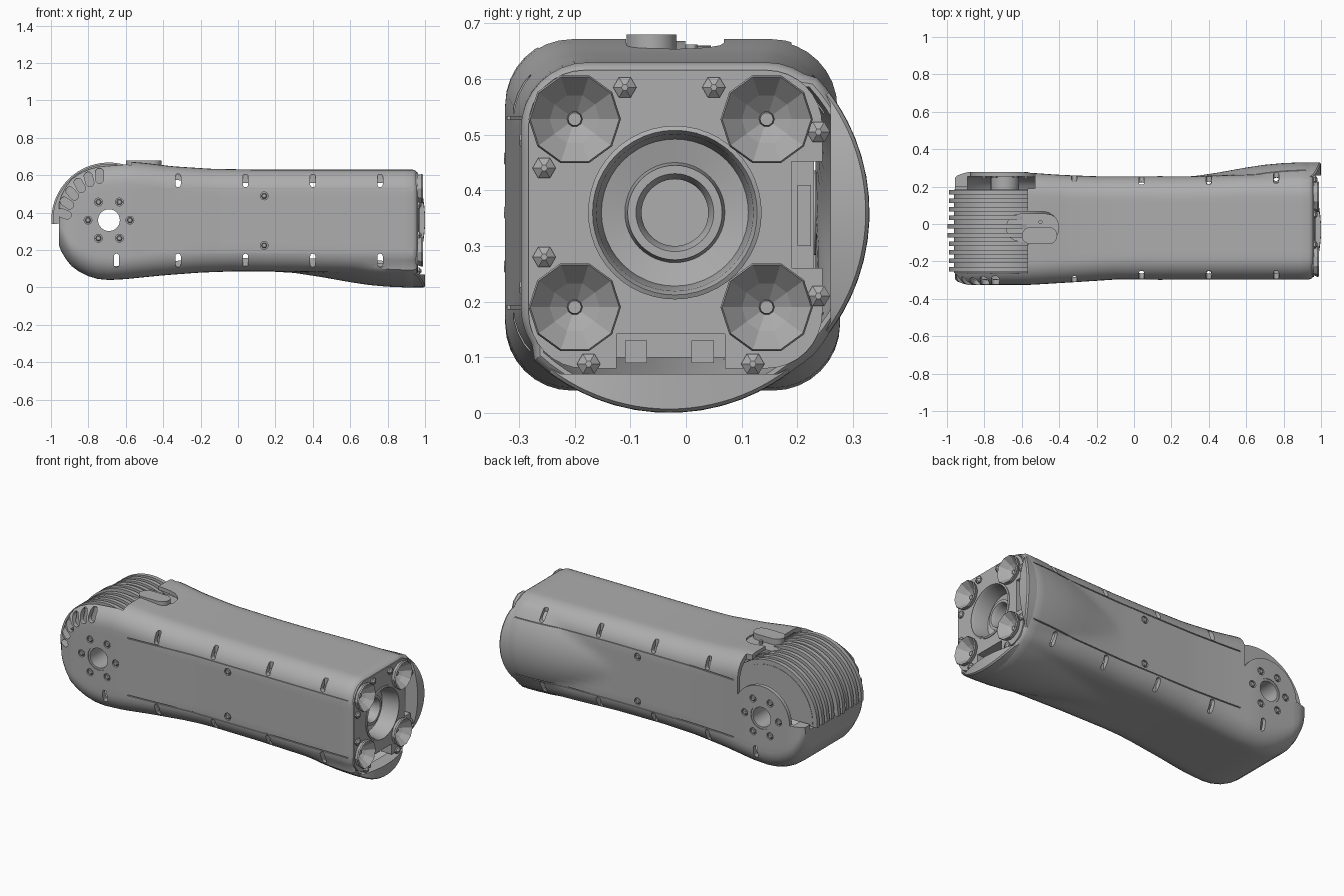
import bpy, bmesh
from math import sin, cos, pi, sqrt, radians, hypot

cube = bpy.data.objects.get("Cube")
if cube:
    bpy.data.objects.remove(cube, do_unlink=True)

grey = bpy.data.materials.new("satin grey")
grey.use_nodes = True
tint = (0.42, 0.42, 0.42, 1)
grey.diffuse_color = tint
grey.node_tree.nodes["Principled BSDF"].inputs["Base Color"].default_value = tint

JX, JZ = -0.69, 0.36      # joint axis
CY = -0.02                # tube axis
JOINT_FRONT, JOINT_BACK = -0.325, 0.277


# ---- mesh helpers ----
def loft(bm, rings, loop=False):
    rows = [[bm.verts.new(p) for p in r] for r in rings]
    n = len(rows[0])
    pairs = list(zip(rows, rows[1:])) + ([(rows[-1], rows[0])] if loop else [])
    for a, b in pairs:
        for i in range(n):
            j = (i + 1) % n
            bm.faces.new((a[i], a[j], b[j], b[i]))
    if not loop:
        bm.faces.new(rows[0])
        bm.faces.new(rows[-1])


def place(p, axis, d):
    u, v = p
    return {"x": (d, u, v), "y": (u, d, v), "z": (u, v, d)}[axis]


def prism(bm, pts, axis, a, b):
    loft(bm, [[place(p, axis, d) for p in pts] for d in (a, b)])


def lathe(bm, c, axis, profile, n=48, loop=False):
    loft(bm, [[place(p, axis, d) for p in circle(c, r, n)] for r, d in profile], loop)


def circle(c, r, n=32):
    return [(c[0] + r * cos(2 * pi * i / n), c[1] + r * sin(2 * pi * i / n)) for i in range(n)]


def arc(c, r, a, b, n=40):
    ts = [radians(a + (b - a) * i / n) for i in range(n + 1)]
    return [(c[0] + r * cos(t), c[1] + r * sin(t)) for t in ts]


def rect(u0, u1, v0, v1):
    return [(u0, v0), (u1, v0), (u1, v1), (u0, v1)]


def capsule(c, half, r, deg):
    dx, dy = half * cos(radians(deg)), half * sin(radians(deg))
    return (arc((c[0] + dx, c[1] + dy), r, deg - 90, deg + 90, 8)
            + arc((c[0] - dx, c[1] - dy), r, deg + 90, deg + 270, 8))


def rounded(y0, y1, z0, z1, r, steps=10):
    r = min(r, (z1 - z0) / 2.1)
    corners = [arc(c, r, a, a + 90, 8) for c, a in (((y1 - r, z1 - r), 0), ((y0 + r, z1 - r), 90),
                                                    ((y0 + r, z0 + r), 180), ((y1 - r, z0 + r), 270))]
    out = []
    for here, after in zip(corners, corners[1:] + corners[:1]):
        p, q = here[-1], after[0]
        out += here + [(p[0] + (q[0] - p[0]) * i / steps, p[1] + (q[1] - p[1]) * i / steps) for i in range(1, steps)]
    return out


def finish(name, bm, smooth=True):
    bmesh.ops.recalc_face_normals(bm, faces=bm.faces)
    me = bpy.data.meshes.new(name)
    bm.to_mesh(me)
    bm.free()
    me.materials.append(grey)
    ob = bpy.data.objects.new(name, me)
    bpy.context.scene.collection.objects.link(ob)
    if smooth:
        soften(ob)
    return ob


def soften(ob):
    bpy.ops.object.select_all(action="DESELECT")
    ob.select_set(True)
    bpy.context.view_layer.objects.active = ob
    bpy.ops.object.shade_smooth_by_angle(angle=radians(30))


def carve(ob, cutters):
    for c in cutters:
        c.hide_render = True
        m = ob.modifiers.new("cut", "BOOLEAN")
        m.operation, m.solver, m.object = "DIFFERENCE", "EXACT", c
    graph = bpy.context.evaluated_depsgraph_get()
    me = bpy.data.meshes.new_from_object(ob.evaluated_get(graph))
    ob.modifiers.clear()
    ob.data = me
    for c in cutters:
        bpy.data.objects.remove(c, do_unlink=True)
    soften(ob)


def lerp(table, x):
    if x <= table[0][0]:
        return table[0][1]
    for (a, u), (b, v) in zip(table, table[1:]):
        if x <= b:
            return u + (v - u) * (x - a) / (b - a)
    return table[-1][1]


# ---- shell outline along its length ----
TOP = [(JX, 0.667), (-0.6, 0.674), (-0.5, 0.666), (-0.35, 0.648), (-0.15, 0.635), (0.1, 0.63)]
LOW = [(JX, 0.04), (-0.6, 0.045), (-0.4, 0.065), (-0.2, 0.08), (0, 0.087), (0.3, 0.085), (0.9, 0.07)]
FRONT = [(-0.55, JOINT_FRONT), (-0.3, -0.31), (-0.1, -0.297)]
BACK = [(-0.6, JOINT_BACK), (-0.4, 0.263), (-0.2, 0.255), (0.3, 0.255), (0.6, 0.265)]
FLARE = [(0.1, 0.27), (0.3, 0.282), (0.45, 0.305), (0.6, 0.332), (0.7, 0.347), (0.8, 0.356), (0.9, 0.36)]
HUB = (-0.03, JZ)


def shell_ring(x, inset=0):
    z0, z1 = lerp(LOW, x), lerp(TOP, x)
    if x < JX:
        drop = 1 - sqrt(1 - ((x - JX) / 0.312) ** 2)
        z0, z1 = z0 + drop * (JZ - z0), z1 - drop * (z1 - JZ)
    y0, y1 = lerp(FRONT, x) + inset, lerp(BACK, x) - inset
    z0, z1, flare = z0 + inset, z1 - inset, lerp(FLARE, x) - inset
    ring = []
    for y, z in rounded(y0, y1, z0, z1, 0.12):
        dy, dz = y - HUB[0], z - HUB[1]
        d = hypot(dy, dz)
        # round flare on the back and the underside only
        if x > 0.1 and d < flare and (dy > abs(dz) or -dz > abs(dy)):
            y, z = HUB[0] + dy * flare / d, HUB[1] + dz * flare / d
        ring.append((x, y, z))
    return ring


def side(x, z, back):
    if not back:
        return lerp(FRONT, x)
    flat = lerp(BACK, x)
    if x <= 0.1:
        return flat
    return max(flat, HUB[0] + sqrt(max(0, lerp(FLARE, x) ** 2 - (z - JZ) ** 2)))


# outer skin to the open end, then back along the inner skin
bm = bmesh.new()
skin = [(-0.957, 0.03), (-0.945, 0.018), (-0.92, 0.008), (-0.89, 0), (-0.85, 0), (-0.8, 0), (-0.75, 0)]
skin += [(JX + i * 0.045, 0) for i in range(36)] + [(0.935, 0), (0.95, 0.006), (0.957, 0.014)]
lining = [(x, 0.022) for x, i in reversed(skin) if x > -0.9]
loft(bm, [shell_ring(x, i) for x, i in skin + lining])
shell = finish("outer_shell", bm, smooth=False)

# ---- cutters for the shell ----
fin_bay = bmesh.new()
prism(fin_bay, rect(-1.2, -0.57, 0.33, 0.9), "y", -0.265, 0.2)
back_bay = bmesh.new()
bite = arc((JX, JZ), 0.185, 180, 30)
prism(back_bay, [(-1.2, JZ)] + bite + [(-0.53, 0.46), (-0.53, 0.9), (-1.2, 0.9)], "y", 0.19, 0.5)
tongue = bmesh.new()
prism(tongue, capsule((-0.56, CY), 0.07, 0.088, 0), "z", 0.55, 0.9)

BOLTS = [(JX + 0.112 * cos(a * pi / 3), JZ + 0.112 * sin(a * pi / 3)) for a in range(6)]
BOLTS += [(0.14, 0.49), (0.14, 0.225)]
holes = bmesh.new()
prism(holes, circle((JX, JZ), 0.07), "y", -0.5, 0.5)
for back in (False, True):
    s = 1 if back else -1
    for x in (-0.65, -0.32, 0.04, 0.4, 0.76):
        for z in (0.572, 0.145):
            if z < 0.5 or x > -0.6:
                y = side(x, z, back)
                prism(holes, capsule((x, z), 0.022, 0.014, 90), "y", y - s * 0.045, y + s * 0.1)
    for x, z in BOLTS:
        y = side(x, z, back)
        prism(holes, circle((x, z), 0.021, 16), "y", y - s * 0.012, y + s * 0.03)
    # panel seams
    for z in (0.53, 0.19):
        xs = [-0.5 + i * 0.1 for i in range(15)] + [0.93]
        loft(holes, [[(x, side(x, z, back) + s * d, z + h)
                      for d, h in ((-0.007, -0.003), (0.03, -0.003), (0.03, 0.003), (-0.007, 0.003))] for x in xs])
# cooling vents in the front shoulder
for k in range(6):
    a = 102 + 14 * k
    c = (JX + 0.243 * cos(radians(a)), JZ + 0.243 * sin(radians(a)))
    prism(holes, capsule(c, 0.018, 0.022, a - 12), "y", -0.5, -0.2)
carve(shell, [finish("cutter", b, False) for b in (fin_bay, back_bay, tongue, holes)])

# ---- joint: cooling fins, core, hub and bolts ----
def half_disc(bm, r, y0, y1):
    prism(bm, arc((JX, JZ), r, -4, 184) + arc((JX, JZ), 0.08, 184, -4), "y", y0, y1)


bm = bmesh.new()
half_disc(bm, 0.272, -0.262, 0.185)
for i in range(10):
    y = -0.255 + i * 0.046
    half_disc(bm, 0.308 if i in (4, 5) else 0.3, y, y + 0.024)
finish("cooling_fins", bm)

bm = bmesh.new()
lathe(bm, (JX, JZ), "y", [(0.076, JOINT_FRONT + 0.004), (0.076, JOINT_BACK - 0.004),
                          (0.058, JOINT_BACK - 0.004), (0.058, JOINT_FRONT + 0.004)], loop=True)
finish("joint_hub", bm)

bm = bmesh.new()
for back in (False, True):
    s = 1 if back else -1
    for x, z in BOLTS:
        y = side(x, z, back)
        lathe(bm, (x, z), "y", [(0.016, y - s * 0.03), (0.016, y - s * 0.002), (0.011, y + s * 0.002)], 6)
finish("side_bolts", bm, False)

bm = bmesh.new()
prism(bm, capsule((-0.54, CY), 0.07, 0.075, 0), "z", 0.55, 0.645)
prism(bm, capsule((-0.505, -0.062), 0.05, 0.045, 0), "z", 0.6, 0.68)
prism(bm, circle((-0.5, 0.01), 0.011, 12), "z", 0.6, 0.662)
finish("top_latch", bm)

# ---- working end ----
CUPS = [(y, z) for y in (-0.2, 0.145) for z in (0.19, 0.528)]
bm = bmesh.new()
prism(bm, rounded(-0.283, 0.245, 0.08, 0.616, 0.1), "x", 0.89, 0.962)
plate = finish("end_plate", bm)
cut = bmesh.new()
prism(cut, circle((CY, JZ), 0.148, 48), "x", 0.8, 1.1)
for c in CUPS:
    prism(cut, circle(c, 0.074, 24), "x", 0.8, 1.1)
prism(cut, rect(-0.125, 0.07, 0.03, 0.142), "x", 0.8, 1.1)
prism(cut, rect(0.19, 0.3, 0.26, 0.452), "x", 0.8, 1.1)
carve(plate, [finish("cutter", cut, False)])

bm = bmesh.new()
prism(bm, rounded(-0.27, 0.23, 0.1, 0.6, 0.1), "x", 0.7, 0.72)
finish("inner_bulkhead", bm)

bm = bmesh.new()
for u, v in ((-0.09, 0.1), (0.03, 0.1)):
    prism(bm, rect(u - 0.02, u + 0.02, v - 0.01, v + 0.03), "x", 0.72, 0.9)
prism(bm, rect(0.2, 0.225, 0.3, 0.41), "x", 0.72, 0.9)
finish("inner_brackets", bm)

bm = bmesh.new()
lathe(bm, (CY, JZ), "x", [(0.156, 0.86), (0.156, 0.966), (0.148, 0.97), (0.141, 0.955), (0.132, 0.87), (0.09, 0.86),
                          (0.085, 0.9), (0.07, 0.9), (0.06, 0.88), (0.06, 0.73), (0.156, 0.73)], 48, True)
finish("centre_socket", bm)

bm = bmesh.new()
for c in CUPS:
    lathe(bm, c, "x", [(0.035, 0.9), (0.07, 0.95), (0.083, 0.982), (0.08, 0.99), (0.045, 0.95), (0.014, 0.925),
                       (0.012, 0.945)], 10)
finish("suction_cups", bm, False)

bm = bmesh.new()
for c in ((-0.11, 0.585), (0.05, 0.585), (-0.255, 0.44), (-0.255, 0.28), (-0.175, 0.088), (0.12, 0.088),
          (0.238, 0.505), (0.238, 0.21)):
    lathe(bm, c, "x", [(0.021, 0.95), (0.021, 0.97), (0.006, 0.982)], 6)
finish("end_bolts", bm, False)

# curved lips continuing the flare past the end plate
for name, turn in (("back_lip", 0), ("lower_lip", -90)):
    bm = bmesh.new()
    rings = []
    for i in range(25):
        t = radians(-37 + 74 * i / 24)
        end = 0.952 + 0.048 * abs(sin(pi * i / 24)) ** 0.6
        inner = min(0.29 / cos(t), 0.352)
        rings.append([(x, HUB[0] + r * cos(t + radians(turn)), JZ + r * sin(t + radians(turn)))
                      for x, r in ((0.92, 0.359), (end - 0.008, 0.359), (end, 0.353), (end, inner), (0.92, inner))])
    loft(bm, rings)
    finish(name, bm)
